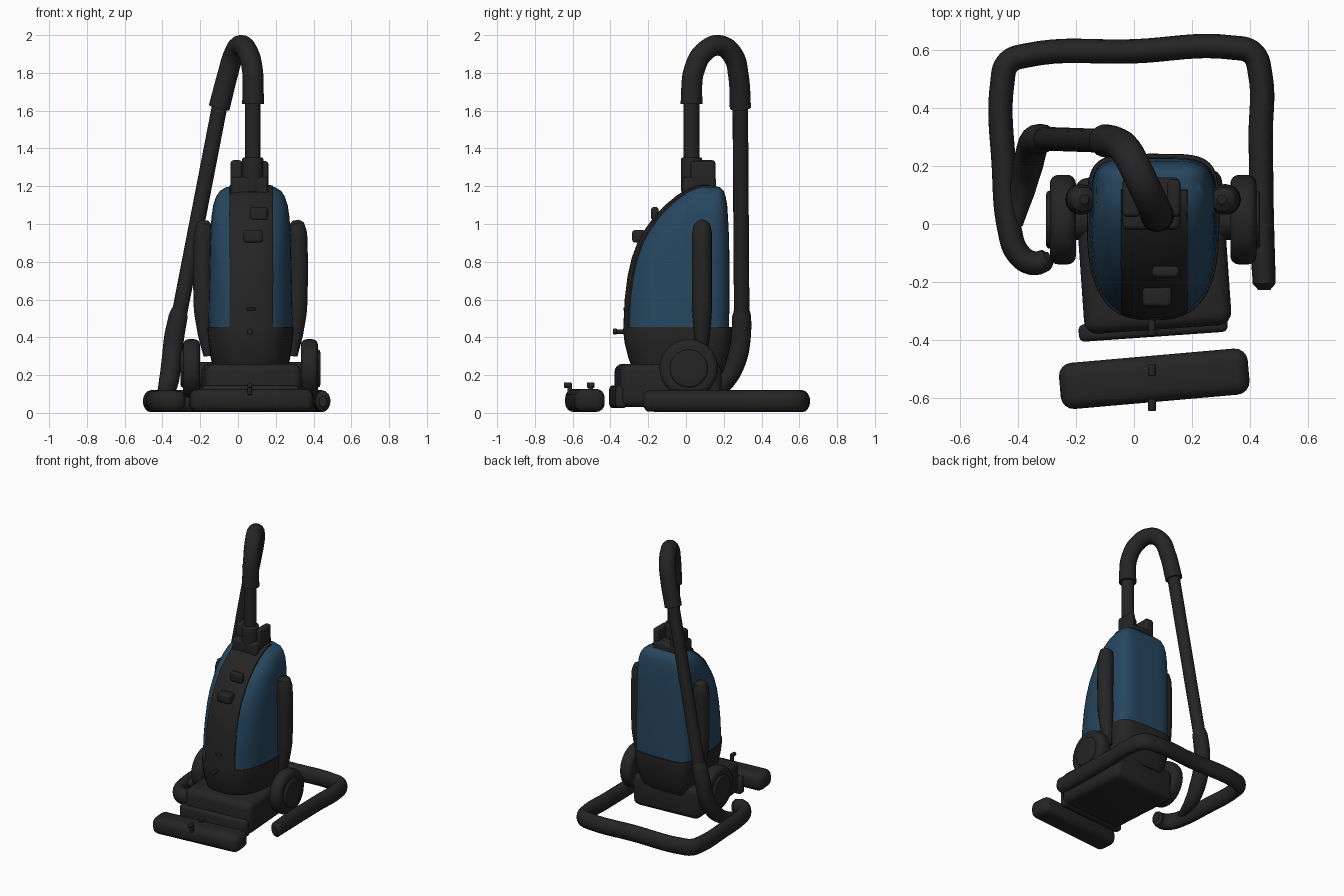
import bpy, bmesh, math
from mathutils import Vector, Matrix

if "Cube" in bpy.data.objects:
    bpy.data.objects.remove(bpy.data.objects["Cube"])

CX = 0.066  # centre line of the cleaner body


def material(name, rgb):
    m = bpy.data.materials.new(name)
    m.diffuse_color = (*rgb, 1)
    m.use_nodes = True
    m.node_tree.nodes["Principled BSDF"].inputs["Base Color"].default_value = m.diffuse_color
    return m


BLACK = material("black plastic", (0.018, 0.018, 0.018))
BLUE = material("dark blue shell", (0.020, 0.062, 0.115))


def finish(bm, name, mats=(BLACK,)):
    bmesh.ops.recalc_face_normals(bm, faces=bm.faces)
    me = bpy.data.meshes.new(name)
    bm.to_mesh(me)
    bm.free()
    for m in mats:
        me.materials.append(m)
    ob = bpy.data.objects.new(name, me)
    bpy.context.collection.objects.link(ob)
    return ob


def box(name, loc, size, bevel=0.015, rot=0.0):
    bm = bmesh.new()
    bmesh.ops.create_cube(bm, size=1)
    bmesh.ops.scale(bm, vec=size, verts=bm.verts)
    bmesh.ops.bevel(bm, geom=bm.edges[:], offset=bevel, segments=4, profile=0.5, affect='EDGES')
    bmesh.ops.transform(bm, matrix=Matrix.Translation(loc) @ Matrix.Rotation(math.radians(rot), 4, 'Z'), verts=bm.verts)
    return finish(bm, name)


def cylinder(name, loc, r, depth, axis='Z', bevel=0.01):
    bm = bmesh.new()
    bmesh.ops.create_cone(bm, cap_ends=True, segments=40, radius1=r, radius2=r, depth=depth)
    rims = [e for e in bm.edges if abs(e.verts[0].co.z - e.verts[1].co.z) < 1e-5]
    bmesh.ops.bevel(bm, geom=rims, offset=bevel, segments=4, profile=0.5, affect='EDGES')
    rot = {'X': Matrix.Rotation(math.pi / 2, 4, 'Y'), 'Y': Matrix.Rotation(math.pi / 2, 4, 'X'), 'Z': Matrix()}[axis]
    bmesh.ops.transform(bm, matrix=Matrix.Translation(loc) @ rot, verts=bm.verts)
    return finish(bm, name)


def tube(name, pts, r):
    """Round tube through (x, y, z[, radius factor]) points."""
    cu = bpy.data.curves.new(name, 'CURVE')
    cu.dimensions = '3D'
    cu.bevel_depth, cu.bevel_resolution, cu.resolution_u = r, 6, 8
    cu.use_fill_caps = True
    sp = cu.splines.new('BEZIER')
    sp.bezier_points.add(len(pts) - 1)
    for bp, p in zip(sp.bezier_points, pts):
        bp.co = p[:3]
        bp.radius = p[3] if len(p) > 3 else 1
        bp.handle_left_type = bp.handle_right_type = 'AUTO'
    cu.materials.append(BLACK)
    ob = bpy.data.objects.new(name, cu)
    bpy.context.collection.objects.link(ob)
    bpy.ops.object.select_all(action='DESELECT')
    ob.select_set(True)
    bpy.context.view_layer.objects.active = ob
    bpy.ops.object.convert(target='MESH')
    return bpy.context.view_layer.objects.active


def loft(sections, n=56):
    """Stack D-shaped sections (z, y front, y back, half width)."""
    bm = bmesh.new()
    rings = []
    for z, yf, yb, hw in sections:
        mid = yf + 0.6 * (yb - yf)
        ring = []
        for i in range(n):
            a = 2 * math.pi * i / n
            c, s = math.cos(a), math.sin(a)
            e = 2 / (2.7 if s < 0 else 4.5)
            x = CX + hw * math.copysign(abs(c) ** e, c)
            y = mid + (mid - yf if s < 0 else yb - mid) * math.copysign(abs(s) ** e, s)
            ring.append(bm.verts.new((x, y, z)))
        rings.append(ring)
    for a, b in zip(rings, rings[1:]):
        for i in range(n):
            j = (i + 1) % n
            bm.faces.new((a[i], a[j], b[j], b[i]))
    bm.faces.new(rings[0])
    bm.faces.new(rings[-1])
    bmesh.ops.recalc_face_normals(bm, faces=bm.faces)
    return bm


# Blue shell with black front panel
bm = loft([(0.45, -0.325, 0.228, 0.223), (0.60, -0.318, 0.23, 0.221), (0.72, -0.303, 0.23, 0.218),
           (0.82, -0.28, 0.23, 0.216), (0.90, -0.25, 0.228, 0.214), (0.97, -0.21, 0.226, 0.211),
           (1.04, -0.16, 0.222, 0.206), (1.10, -0.10, 0.218, 0.197), (1.145, -0.045, 0.21, 0.182),
           (1.175, 0.0, 0.20, 0.162), (1.195, 0.04, 0.18, 0.13), (1.202, 0.075, 0.15, 0.08)])
for co, no in (((-0.045, 0, 0), (1, 0, 0)), ((0.185, 0, 0), (1, 0, 0)), ((0, 0.12, 0), (0, 1, 0))):
    bmesh.ops.bisect_plane(bm, geom=bm.verts[:] + bm.edges[:] + bm.faces[:], plane_co=co, plane_no=no)
panel = []
for f in bm.faces:
    c = f.calc_center_median()
    f.material_index = 1
    if -0.045 < c.x < 0.185 and c.y < 0.12 and f.normal.z > -0.5:
        f.material_index = 0
        panel.append(f)
bmesh.ops.inset_region(bm, faces=panel, thickness=0.003, depth=0.007)
finish(bm, "body_shell", (BLACK, BLUE))

# Black lower bowl and its rim
finish(loft([(0.19, -0.25, 0.18, 0.18), (0.225, -0.28, 0.20, 0.197), (0.29, -0.305, 0.22, 0.21),
             (0.37, -0.325, 0.238, 0.222), (0.44, -0.333, 0.243, 0.229), (0.455, -0.331, 0.241, 0.227)]), "lower_bowl")

# Base block, slightly turned
box("base", (CX, -0.095, 0.145), (0.51, 0.54, 0.23), 0.045, 4)
box("base_front_trim", (CX, -0.36, 0.085), (0.515, 0.06, 0.12), 0.02, 4)

# Wheels, hubs and side pads, mirrored about the body centre
for side, s in (("right", 1), ("left", -1)):
    cylinder(side + "_wheel", (CX + s * 0.312, 0.015, 0.235), 0.155, 0.09, 'X', 0.03)
    cylinder(side + "_hub", (CX + s * 0.327, 0.015, 0.235), 0.10, 0.085, 'X', 0.012)
    cylinder(side + "_axle", (CX + s * 0.22, 0.015, 0.2), 0.07, 0.15, 'X')
    X = lambda d: CX + s * d
    tube(side + "_pad", [(X(0.225), 0.085, 0.30, 0.45), (X(0.237), 0.085, 0.42, 0.8), (X(0.247), 0.085, 0.55),
                         (X(0.247), 0.085, 0.95), (X(0.242), 0.085, 1.0, 0.8), (X(0.238), 0.085, 1.02, 0.3)], 0.053)

# Handle socket
box("socket_base", (0.06, 0.07, 1.195), (0.20, 0.18, 0.11), 0.02)
cylinder("socket_cuff", (0.078, 0.03, 1.26), 0.056, 0.185)
box("socket_left_prong", (-0.008, 0.09, 1.255), (0.062, 0.13, 0.165), 0.015)
box("socket_right_prong", (0.138, 0.09, 1.25), (0.045, 0.13, 0.165), 0.015)

# Upright tube, arched hose, wand
tube("upright_tube", [(0.078, 0.03, 1.25), (0.078, 0.03, 1.68)], 0.042)
tube("arched_hose", [(0.08, 0.03, 1.635, 1.06), (0.08, 0.03, 1.72), (0.077, 0.042, 1.81), (0.052, 0.095, 1.91),
                     (0.012, 0.18, 1.945), (-0.025, 0.25, 1.89), (-0.055, 0.277, 1.79), (-0.10, 0.288, 1.615, 1.04)], 0.055)
tube("wand", [(-0.09, 0.287, 1.66), (-0.315, 0.295, 0.5)], 0.041)
tube("wand_lower_cuff", [(-0.31, 0.295, 0.55, 0.75), (-0.317, 0.295, 0.51, 0.95), (-0.338, 0.29, 0.40),
                         (-0.35, 0.27, 0.29), (-0.365, 0.21, 0.175), (-0.385, 0.12, 0.10, 0.85),
                         (-0.41, 0.0, 0.07, 0.5)], 0.053)

# Hose loop lying on the floor
ob = tube("floor_hose", [(0.45, -0.228, 0, 0.5), (0.45, -0.205, 0, 0.95), (0.445, -0.1, 0), (0.438, 0.3, 0),
                         (0.436, 0.52, 0), (0.41, 0.59, 0), (0.34, 0.61, 0), (0.0, 0.597, 0), (-0.37, 0.583, 0),
                         (-0.435, 0.557, 0), (-0.455, 0.49, 0), (-0.45, 0.2, 0), (-0.43, -0.02, 0),
                         (-0.402, -0.1, 0), (-0.35, -0.135, 0), (-0.305, -0.125, 0, 0.9), (-0.287, -0.117, 0, 0.5)], 0.042)
ob.data.transform(Matrix.Translation((0, 0, 0.062)) @ Matrix.Diagonal((1, 1, 1.38, 1)))

# Separate floor nozzle in front, with pegs
box("floor_nozzle", (0.07, -0.535, 0.066), (0.655, 0.16, 0.122), 0.045, 5)
for i, y in enumerate((-0.505, -0.615)):
    cylinder("nozzle_peg_%d" % i, (0.062, y, 0.125), 0.012, 0.06, 'Z', 0.004)
    cylinder("nozzle_peg_head_%d" % i, (0.062, y - 0.012 * i, 0.147), 0.014, 0.04, 'Y', 0.005)

# Front latch, button and bowl peg
box("front_latch", (0.08, -0.25, 0.935), (0.10, 0.07, 0.065), 0.014)
box("front_button", (0.11, -0.165, 1.055), (0.095, 0.04, 0.07), 0.015)
box("front_notch", (0.07, -0.325, 0.55), (0.05, 0.014, 0.014), 0.004)
cylinder("bowl_peg", (0.062, -0.355, 0.43), 0.012, 0.06, 'Y', 0.004)
cylinder("bowl_peg_head", (0.062, -0.376, 0.43), 0.016, 0.02, 'Y', 0.005)

# Smooth shading with sharp edges kept
bpy.ops.object.select_all(action='SELECT')
bpy.context.view_layer.objects.active = bpy.data.objects["body_shell"]
bpy.ops.object.shade_smooth_by_angle(angle=math.radians(35))
